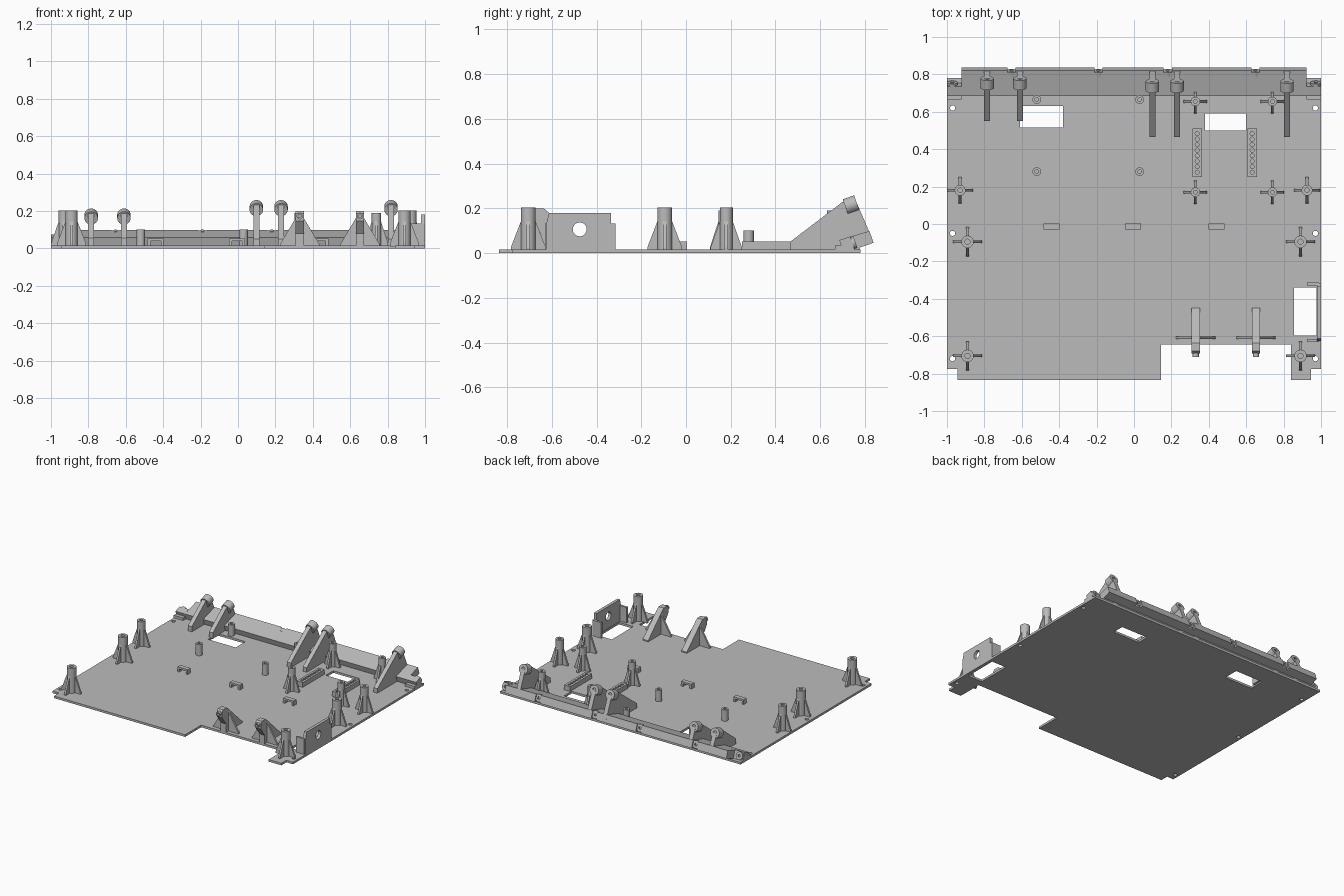
import bpy, bmesh
from mathutils import Vector

if "Cube" in bpy.data.objects:
    bpy.data.objects.remove(bpy.data.objects["Cube"])

grey = bpy.data.materials.new("plain grey")
grey.use_nodes = True
colour = (0.5, 0.5, 0.5, 1)
grey.diffuse_color = colour
grey.node_tree.nodes["Principled BSDF"].inputs["Base Color"].default_value = colour

FLOOR = 0.016                       # top of the base plate
BACK = Vector((0, 0.943, 0.333))    # direction the tilted rail faces


def finish(name, bm, smooth=False):
    bmesh.ops.recalc_face_normals(bm, faces=bm.faces)
    mesh = bpy.data.meshes.new(name)
    bm.to_mesh(mesh)
    bm.free()
    mesh.materials.append(grey)
    ob = bpy.data.objects.new(name, mesh)
    bpy.context.collection.objects.link(ob)
    bpy.context.view_layer.objects.active = ob
    if smooth:
        bpy.ops.object.select_all(action="DESELECT")
        ob.select_set(True)
        bpy.ops.object.shade_smooth_by_angle()
    return ob


def prism(name, points, axis, start, end):
    """Extrude a flat outline along x, y or z."""
    place = {"x": lambda a, b: (start, a, b), "y": lambda a, b: (a, start, b),
             "z": lambda a, b: (a, b, start)}[axis]
    bm = bmesh.new()
    face = bm.faces.new([bm.verts.new(place(a, b)) for a, b in points])
    new = bmesh.ops.extrude_face_region(bm, geom=[face])["geom"]
    shift = Vector([end - start if axis == c else 0 for c in "xyz"])
    bmesh.ops.translate(bm, vec=shift, verts=[v for v in new if isinstance(v, bmesh.types.BMVert)])
    return finish(name, bm)


def box(name, x0, x1, y0, y1, z0, z1):
    return prism(name, [(x0, y0), (x1, y0), (x1, y1), (x0, y1)], "z", z0, z1)


def tube(name, base, direction, radius, length, bore=0, sides=24):
    """Cylinder, or a ring-topped tube with a blind bore."""
    bm = bmesh.new()
    rings = [(radius, 0), (radius, length)]
    if bore:
        rings += [(bore, length), (bore, length * 0.4)]
    turn = Vector(direction).to_track_quat("Z", "Y").to_matrix().to_4x4()
    from_circle = []
    for r, h in rings:
        circle = bmesh.ops.create_circle(bm, segments=sides, radius=r)["verts"]
        bmesh.ops.translate(bm, vec=(0, 0, h), verts=circle)
        from_circle.append(circle)
    for a, b in zip(from_circle, from_circle[1:]):
        for i in range(sides):
            j = (i + 1) % sides
            bm.faces.new((a[i], a[j], b[j], b[i]))
    bm.faces.new(from_circle[0])
    bm.faces.new(from_circle[-1])
    bmesh.ops.transform(bm, matrix=turn, verts=bm.verts)
    bmesh.ops.translate(bm, vec=base, verts=bm.verts)
    return finish(name, bm, True)


def cut(target, cutters):
    for c in cutters:
        mod = target.modifiers.new("cut", "BOOLEAN")
        mod.operation, mod.solver, mod.object = "DIFFERENCE", "EXACT", c
        bpy.context.view_layer.objects.active = target
        bpy.ops.object.modifier_apply(modifier=mod.name)
        bpy.data.objects.remove(c)


# Base plate with windows and screw holes
plate = prism("base_plate", [(-0.945, -0.835), (0.145, -0.835), (0.145, -0.645), (0.84, -0.645),
                             (0.84, -0.835), (0.945, -0.835), (0.945, -0.775), (1, -0.775), (1, 0.78),
                             (-1, 0.78), (-1, -0.775), (-0.945, -0.775)], "z", 0, FLOOR)
windows = [(-0.61, -0.38, 0.515, 0.63), (0.38, 0.6, 0.5, 0.59), (0.855, 0.975, -0.595, -0.34)]
cut(plate, [box("window_cutter", *w, -0.1, 0.1) for w in windows] +
    [tube("screw_cutter", (x, y, -0.1), (0, 0, 1), 0.014, 0.2)
     for x in (-0.97, 0.97) for y in (-0.72, -0.05, 0.62)])

# Tilted back rail with notches and round bosses
rail = prism("back_rail", [(0.70, 0.012), (0.685, 0.058), (0.82, 0.099), (0.838, 0.046),
                           (0.78, 0.026), (0.77, 0.012)], "x", -0.922, 0.922)
notches = (-0.655, -0.19, 0.18, 0.65)
cut(rail, [box("notch_cutter", x - 0.022, x + 0.022, 0.81, 0.9, 0.04, 0.2) for x in notches])
for x in notches:
    tube("rail_boss", Vector((x, 0.815, 0.072)) - BACK * 0.025, BACK, 0.028, 0.03, 0.01)
for s in (-1, 1):
    x0, x1 = sorted((s * 0.922, s))
    prism("rail_end", [(0.70, 0.012), (0.685, 0.058), (0.735, 0.074), (0.755, 0.012)], "x", x0, x1)
    box("rail_end_step", x0, x1, 0.665, 0.71, 0.01, 0.035)
    tube("rail_end_boss", Vector((s * 0.972, 0.738, 0.043)) - BACK * 0.014, BACK, 0.028, 0.034, 0.01)

# Sloping arms with tilted round heads
for x, tall in ((-0.785, 0), (-0.61, 0), (0.098, 1), (0.23, 1), (0.818, 1)):
    y, z = (0.738, 0.215) if tall else (0.753, 0.17)
    foot = 0.465 if tall else 0.55
    low = 0.05 if tall else 0.055
    prism("sloping_arm", [(foot, 0.01), (foot, low), (y - 0.03, z + 0.02), (y + 0.025, z + 0.01),
                          (0.83, 0.07), (0.835, 0.046), (0.78, 0.026), (0.77, 0.01)],
          "x", x - 0.016, x + 0.016)
    tube("arm_head", Vector((x, y, z)) - BACK * 0.027, BACK, 0.036, 0.054, 0.015)

# Finned posts
posts = [(s * 0.89, y, 0.033, 0.078, 0.203, 0.014) for s in (-1, 1) for y in (-0.095, -0.705)]
posts += [(-0.93, 0.18, 0.029, 0.07, 0.203, 0.012), (0.925, 0.18, 0.029, 0.07, 0.203, 0.012)]
posts += [(x, y, 0.025, 0.063, 0.19, 0.01) for x in (0.328, 0.74) for y in (0.17, 0.655)]
for x, y, r, fin, top, bore in posts:
    tube("post", (x, y, 0.01), (0, 0, 1), r, top - 0.01, bore)
    for axis, c, across in (("x", y, x), ("y", x, y)):
        prism("post_fin", [(c - fin, 0.01), (c + fin, 0.01), (c + fin, 0.025), (c + r * 0.9, 0.15),
                           (c - r * 0.9, 0.15), (c - fin, 0.025)], axis, across - 0.007, across + 0.007)
        # hollow the fins where the bore runs
        cut(bpy.context.view_layer.objects.active,
            [tube("bore_cutter", (x, y, 0.075), (0, 0, 1), bore * 1.3, 0.2)])

# Short hollow standoffs
for x in (-0.52, 0.03):
    for y in (0.28, 0.665):
        tube("standoff", (x, y, 0.01), (0, 0, 1), 0.023, 0.091, 0.01)

# Socket strips with a row of holes
for x in (0.338, 0.632):
    strip = box("socket_strip", x - 0.025, x + 0.025, 0.25, 0.51, 0.01, 0.052)
    cut(strip, [tube("socket_cutter", (x, 0.277 + i * 0.0295, 0.025), (0, 0, 1), 0.011, 0.1, sides=12)
                for i in range(8)])

# Small bridge clips
for x in (-0.44, -0.005, 0.44):
    prism("bridge_clip", [(x - 0.043, 0.01), (x - 0.043, 0.052), (x + 0.043, 0.052), (x + 0.043, 0.01),
                          (x + 0.028, 0.01), (x + 0.028, 0.038), (x - 0.028, 0.038), (x - 0.028, 0.01)],
          "y", -0.03, 0.004)

# Front braces with cross gussets
for x, side in ((0.33, 1), (0.652, 1)):
    prism("front_brace", [(-0.45, 0.01), (-0.45, 0.025), (-0.618, 0.185), (-0.635, 0.199), (-0.68, 0.199),
                          (-0.692, 0.185), (-0.692, 0.145), (-0.645, 0.08), (-0.645, 0.01)],
          "x", x - 0.022, x + 0.022)
    tube("brace_boss", (x, -0.68, 0.172), (0, -1, 0), 0.017, 0.03, 0.008)
    prism("brace_gusset", [(x - 0.105, 0.01), (x + 0.105, 0.01), (x + 0.105, 0.022), (x + 0.02, 0.165),
                           (x - 0.02, 0.165), (x - 0.105, 0.022)], "y", -0.616, -0.602)

# Upright side panel with a round hole and end flanges
panel = prism("side_panel", [(-0.625, 0), (-0.625, 0.13), (-0.612, 0.18), (-0.335, 0.18), (-0.335, 0.133),
                             (-0.315, 0.133), (-0.315, 0)], "x", 0.978, 1)
cut(panel, [tube("panel_cutter", (0.9, -0.475, 0.106), (1, 0, 0), 0.031, 0.2, sides=32)])
for y in (-0.622, -0.322):
    box("panel_flange", 0.925, 0.99, y - 0.008, y + 0.008, 0.01, 0.133)
